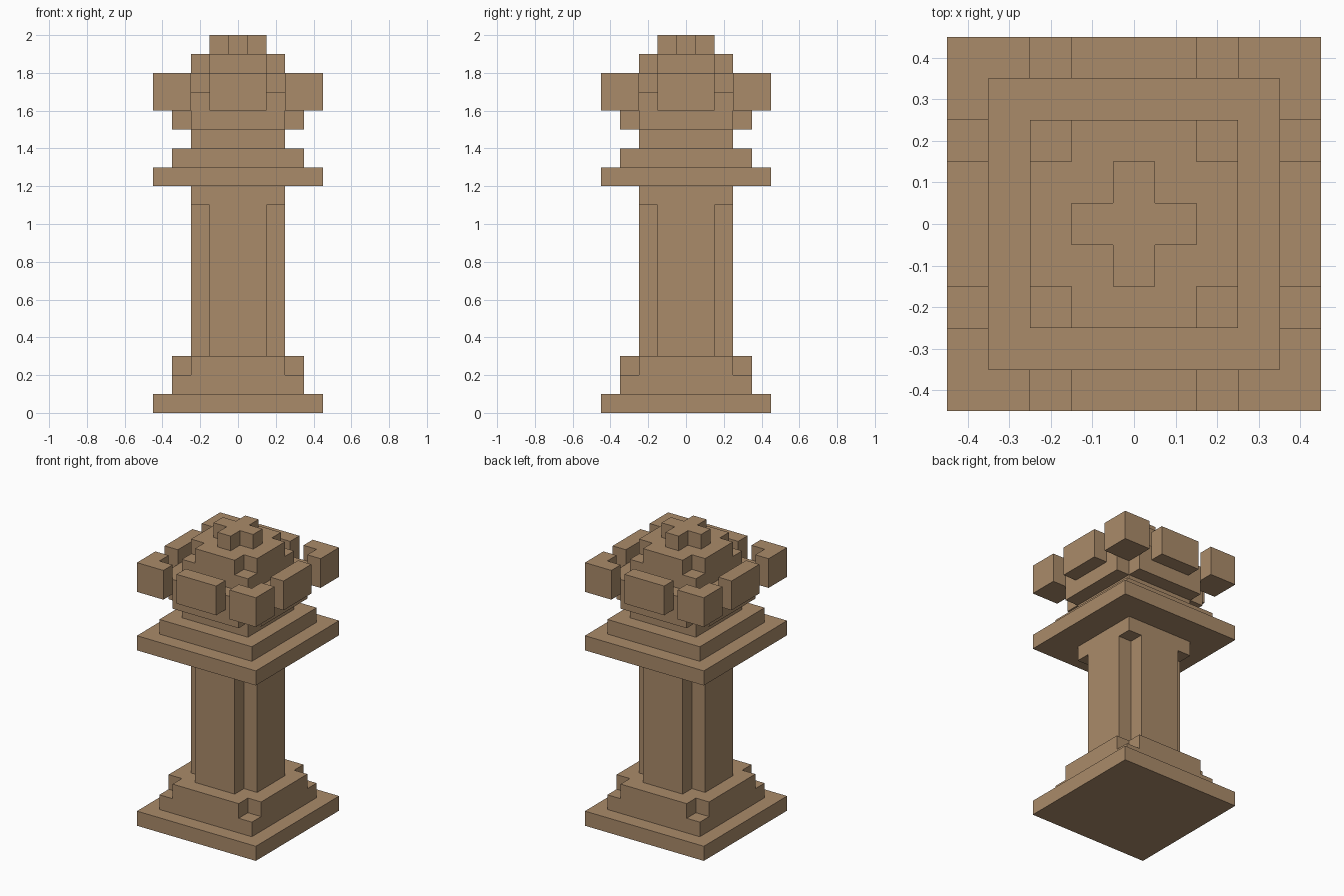
import bpy
import bmesh
import math
from mathutils import Matrix

cube = bpy.data.objects.get("Cube")
if cube:
    bpy.data.objects.remove(cube, do_unlink=True)

# One sandstone colour for everything
stone = bpy.data.materials.new("sandstone")
stone.use_nodes = True
COLOUR = (0.402, 0.258, 0.144, 1.0)
stone.diffuse_color = COLOUR
bsdf = stone.node_tree.nodes["Principled BSDF"]
bsdf.inputs["Base Color"].default_value = COLOUR
bsdf.inputs["Roughness"].default_value = 0.9


def square(r):
    """Square outline of half width r."""
    return [(-r, -r), (r, -r), (r, r), (-r, r)]


def notched(r, k):
    """Square outline of half width r with its corners cut back to k."""
    return [(-k, -r), (k, -r), (k, -k), (r, -k), (r, k), (k, k),
            (k, r), (-k, r), (-k, k), (-r, k), (-r, -k), (-k, -k)]


def prism(name, outline, z0, z1, turn=0.0):
    """Extrude a flat outline from z0 to z1, turned about the z axis."""
    bm = bmesh.new()
    base = bm.faces.new([bm.verts.new((x, y, z0)) for x, y in outline])
    ext = bmesh.ops.extrude_face_region(bm, geom=[base], use_keep_orig=True)
    top = [v for v in ext["geom"] if isinstance(v, bmesh.types.BMVert)]
    bmesh.ops.translate(bm, verts=top, vec=(0, 0, z1 - z0))
    bmesh.ops.rotate(bm, verts=bm.verts[:], cent=(0, 0, 0),
                     matrix=Matrix.Rotation(turn, 3, 'Z'))
    bmesh.ops.recalc_face_normals(bm, faces=bm.faces[:])
    mesh = bpy.data.meshes.new(name)
    bm.to_mesh(mesh)
    bm.free()
    mesh.materials.append(stone)
    obj = bpy.data.objects.new(name, mesh)
    bpy.context.collection.objects.link(obj)
    return obj


# Stacked tiers, bottom to top: name, outline, start height, end height
tiers = [
    ("foot_slab", square(0.45), 0.0, 0.1),
    ("foot_step", square(0.35), 0.1, 0.2),
    ("foot_step_notched", notched(0.35, 0.25), 0.2, 0.3),
    ("column_shaft", notched(0.25, 0.15), 0.3, 1.1),
    ("column_cap", square(0.25), 1.1, 1.2),
    ("collar_slab", square(0.45), 1.2, 1.3),
    ("collar_step", square(0.35), 1.3, 1.4),
    ("neck", square(0.25), 1.4, 1.5),
    ("crown_base", notched(0.35, 0.25), 1.5, 1.6),
    ("crown_floor", square(0.35), 1.6, 1.7),
    ("dome_lower", square(0.25), 1.7, 1.8),
    ("dome_upper", notched(0.25, 0.15), 1.8, 1.9),
    ("top_cross", notched(0.15, 0.05), 1.9, 2.0),
]
for name, outline, z0, z1 in tiers:
    prism(name, outline, z0, z1)

# Battlements around the crown: a block per side and an L-shape per corner
side_block = [(-0.15, -0.45), (0.15, -0.45), (0.15, -0.35), (-0.15, -0.35)]
corner_block = [(0.25, -0.45), (0.45, -0.45), (0.45, -0.25),
                (0.35, -0.25), (0.35, -0.35), (0.25, -0.35)]
sides = ("front", "left", "back", "right")
corners = ("front_left", "back_left", "back_right", "front_right")
for i in range(4):
    turn = i * math.pi / 2
    prism("battlement_" + sides[i], side_block, 1.6, 1.8, turn)
    prism("battlement_" + corners[i], corner_block, 1.6, 1.8, turn)
